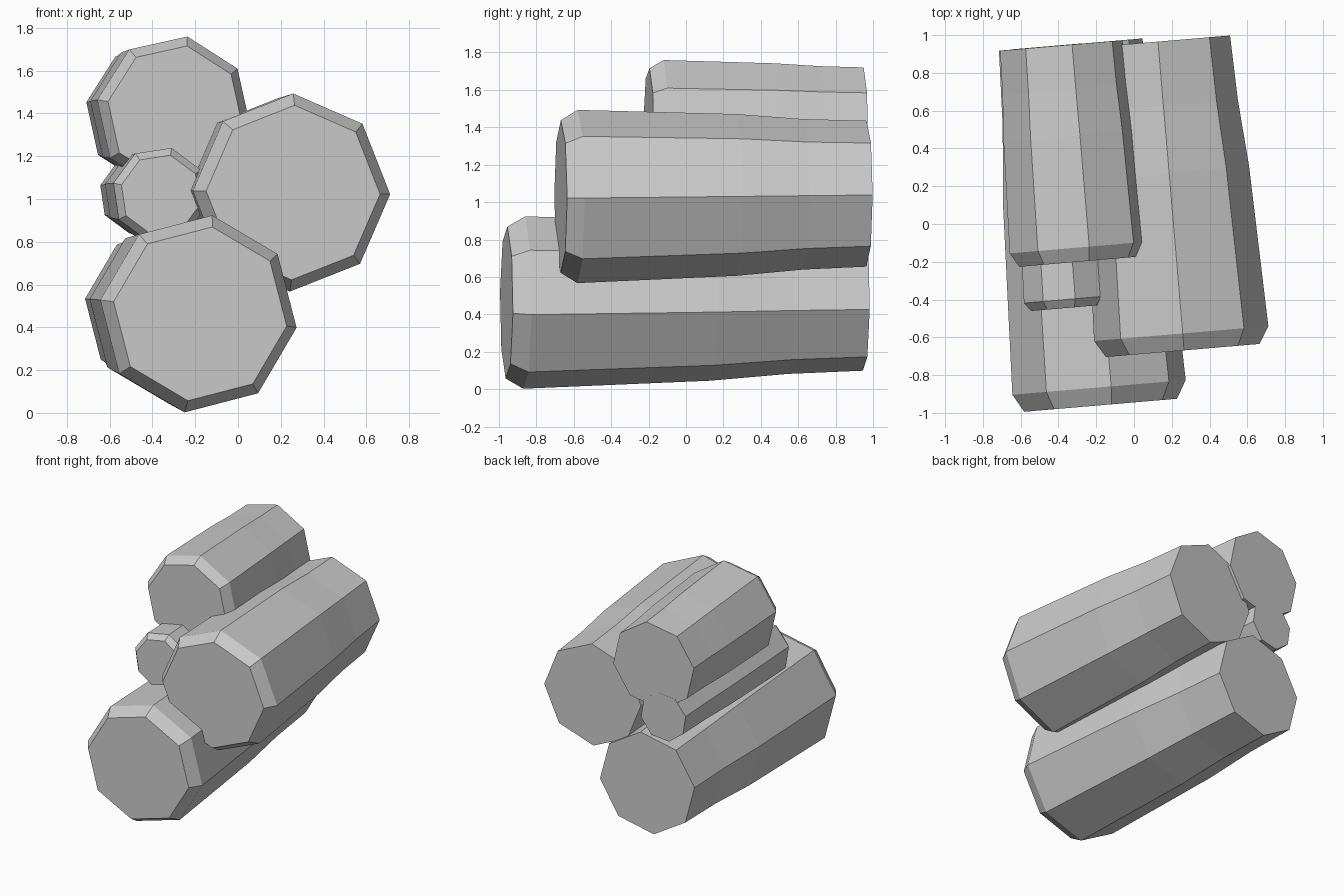
import bpy, bmesh, math
from mathutils import Vector

if "Cube" in bpy.data.objects:
    bpy.data.objects.remove(bpy.data.objects["Cube"])

YAW = 0.085                      # logs lean slightly to the left going back
U = Vector((math.cos(YAW), math.sin(YAW), 0))
V = Vector((0, 0, 1))
AXIS = Vector((-math.sin(YAW), math.cos(YAW), 0))


def log(name, front, back, r_front, r_back, turn, inset, depth):
    """Tapered eight-sided log with a chamfered front and a flat back."""
    front, back = Vector(front), Vector(back)
    bm = bmesh.new()

    def ring(centre, r):
        pts = []
        for i in range(8):
            a = math.radians(turn + 45 * i)
            pts.append(bm.verts.new(centre + r * (math.cos(a) * U + math.sin(a) * V)))
        return pts

    # chamfer ring, widest ring, gentle mid-length narrowing, back ring
    rings = [ring(front - AXIS * depth, r_front - inset)]
    for t, k in ((0, 0), (0.55, 0.42), (0.78, 0.83), (1, 1)):
        rings.append(ring(front.lerp(back, t), r_front + (r_back - r_front) * k))
    for a, b in zip(rings, rings[1:]):
        for i in range(8):
            j = (i + 1) % 8
            bm.faces.new((a[i], a[j], b[j], b[i]))
    bm.faces.new(rings[0])
    bm.faces.new(rings[-1])
    bmesh.ops.recalc_face_normals(bm, faces=bm.faces)
    mesh = bpy.data.meshes.new(name)
    bm.to_mesh(mesh)
    bm.free()
    obj = bpy.data.objects.new(name, mesh)
    bpy.context.collection.objects.link(obj)
    return obj


# Stacked logs
log("bottom_log", (-0.185, -0.865, 0.463), (-0.335, 0.95, 0.48), 0.465, 0.385, -8, 0.055, 0.095)
log("right_log", (0.25, -0.58, 1.03), (0.12, 0.965, 1.045), 0.463, 0.39, -1, 0.055, 0.09)
log("top_log", (-0.30, -0.125, 1.40), (-0.385, 0.945, 1.395), 0.365, 0.33, -10, 0.045, 0.075)
log("small_log", (-0.365, -0.40, 1.02), (-0.465, 0.94, 1.02), 0.225, 0.185, -14, 0.035, 0.045)
